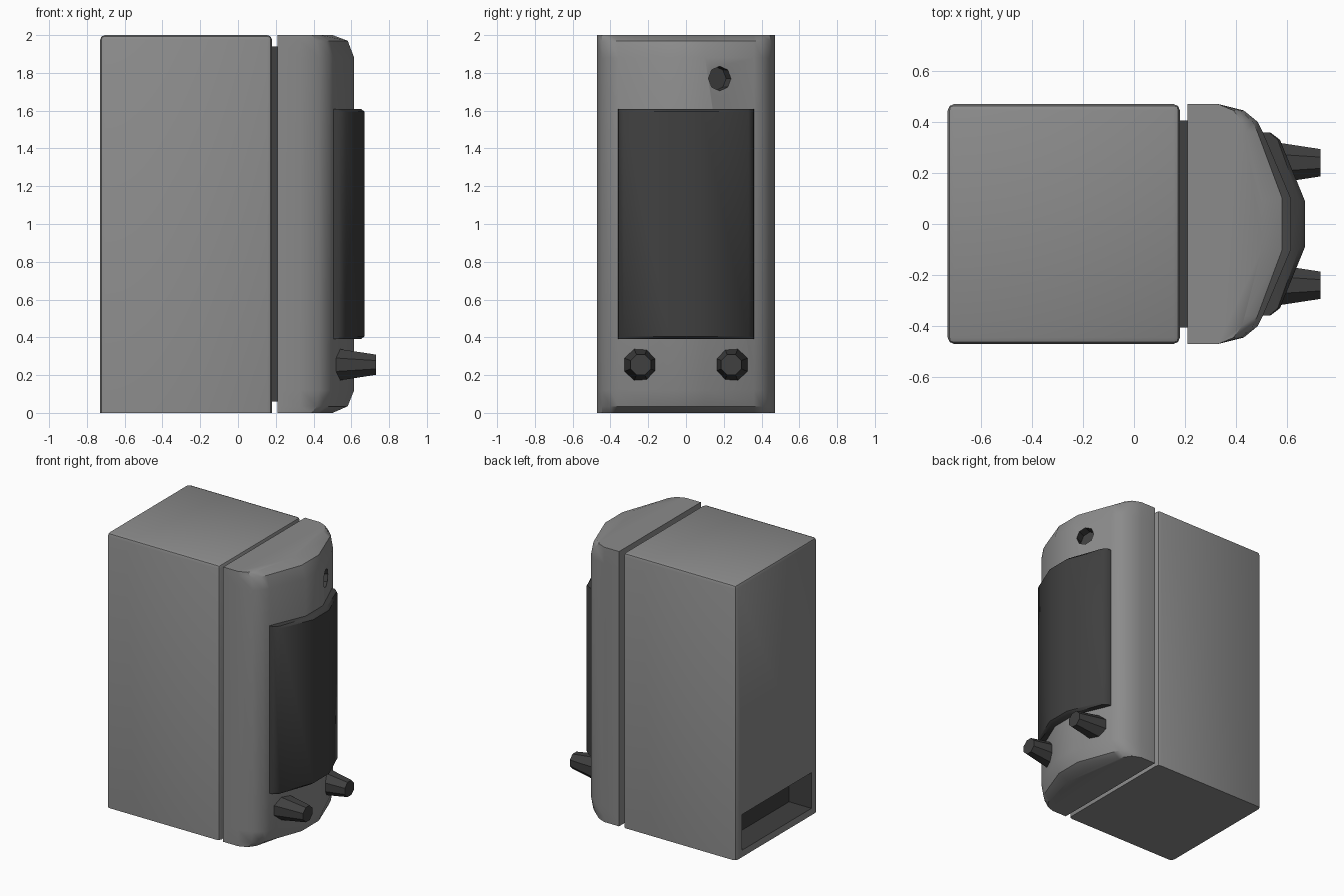
import bpy, bmesh, math
from mathutils import Matrix, Vector

if "Cube" in bpy.data.objects:
    bpy.data.objects.remove(bpy.data.objects["Cube"])


def material(name, v):
    m = bpy.data.materials.new(name)
    m.diffuse_color = (v, v, v, 1)
    m.use_nodes = True
    m.node_tree.nodes["Principled BSDF"].inputs["Base Color"].default_value = m.diffuse_color
    return m


GREY = material("mid grey", 0.26)
DARK = material("charcoal", 0.05)


def make(name, bm, index=0, smooth=True):
    """Turn a bmesh into an object; index 0 is grey, 1 is charcoal."""
    bmesh.ops.recalc_face_normals(bm, faces=bm.faces[:])
    for f in bm.faces:
        f.material_index = index
    me = bpy.data.meshes.new(name)
    bm.to_mesh(me)
    bm.free()
    me.materials.append(GREY)
    me.materials.append(DARK)
    ob = bpy.data.objects.new(name, me)
    bpy.context.collection.objects.link(ob)
    if smooth:
        activate(ob)
        bpy.ops.object.shade_smooth_by_angle(angle=math.radians(38))
    return ob


def activate(ob):
    bpy.ops.object.select_all(action='DESELECT')
    ob.select_set(True)
    bpy.context.view_layer.objects.active = ob


def box(x0, x1, y, z0, z1):
    bm = bmesh.new()
    mat = Matrix.Translation(((x0 + x1) / 2, 0, (z0 + z1) / 2)) @ \
        Matrix.Diagonal((x1 - x0, 2 * y, z1 - z0, 1))
    bmesh.ops.create_cube(bm, size=1, matrix=mat)
    return bm


def loft(half_plan, levels, x_base):
    """Mirror a half plan in y and stack it; levels are (z, scale of x beyond x_base)."""
    plan = half_plan + [(x, -y) for x, y in reversed(half_plan)]
    bm = bmesh.new()
    rings = []
    for z, s in levels:
        rings.append([bm.verts.new((x_base + (x - x_base) * s if x > x_base else x, y, z))
                      for x, y in plan])
    n = len(plan)
    for a, b in zip(rings, rings[1:]):
        for i in range(n):
            j = (i + 1) % n
            bm.faces.new((a[i], a[j], b[j], b[i]))
    bm.faces.new(rings[0])
    bm.faces.new(rings[-1])
    return bm


def cone(r1, r2, depth, matrix):
    bm = bmesh.new()
    bmesh.ops.create_cone(bm, cap_ends=True, segments=8, radius1=r1, radius2=r2,
                          depth=depth, matrix=matrix)
    return bm


def cut(ob, cutter):
    cutter.hide_render = True
    mod = ob.modifiers.new("recess", 'BOOLEAN')
    mod.operation = 'DIFFERENCE'
    mod.solver = 'EXACT'
    mod.object = cutter
    activate(ob)
    bpy.ops.object.modifier_apply(modifier=mod.name)
    bpy.data.objects.remove(cutter)


# Main cabinet, softened everywhere but the underside, with a dark slot at the back
bm = box(-0.73, 0.18, 0.47, 0, 2)
edges = [e for e in bm.edges if max(v.co.z for v in e.verts) > 1]
bmesh.ops.bevel(bm, geom=edges, offset=0.025, segments=2, profile=0.5, affect='EDGES')
cabinet = make("cabinet", bm)
cut(cabinet, make("slot_cutter", box(-0.9, -0.55, 0.40, 0.05, 0.31), 1, False))

# Recessed seam between cabinet and cover
make("seam_plate", box(0.15, 0.24, 0.405, 0.06, 1.94), 1, False)

# Bowed cover with softened top and bottom
plan = [(0.21, 0.47), (0.33, 0.47), (0.43, 0.445), (0.485, 0.40), (0.505, 0.36), (0.615, 0.10)]
cover = make("bowed_cover", loft(plan, [(0, 0.6), (0.035, 0.88), (0.12, 1),
                                        (1.88, 1), (1.97, 0.88), (2, 0.6)], 0.33))

# Sensor hole, square to the bowed face
tilt = Vector((0.92, 0.39, 0)).to_track_quat('Z', 'Y').to_matrix().to_4x4()
cut(cover, make("hole_cutter", cone(0.065, 0.065, 0.14,
                Matrix.Translation((0.585, 0.18, 1.77)) @ tilt), 1, False))

# Curved screen panel
panel = [(0.49, 0.36), (0.535, 0.358), (0.572, 0.33), (0.67, 0.09)]
make("screen_panel", loft(panel, [(0.39, 0.88), (0.405, 1), (1.595, 1), (1.61, 0.88)], 0.50), 1)

# Two tapered knobs
for side, y in (("left", -0.24), ("right", 0.24)):
    place = Matrix.Translation((0.615, y, 0.255)) @ Matrix.Rotation(math.pi / 2, 4, 'Y') \
        @ Matrix.Rotation(math.pi / 8, 4, 'Z')
    make(side + "_knob", cone(0.096, 0.058, 0.23, place), 1, False)
